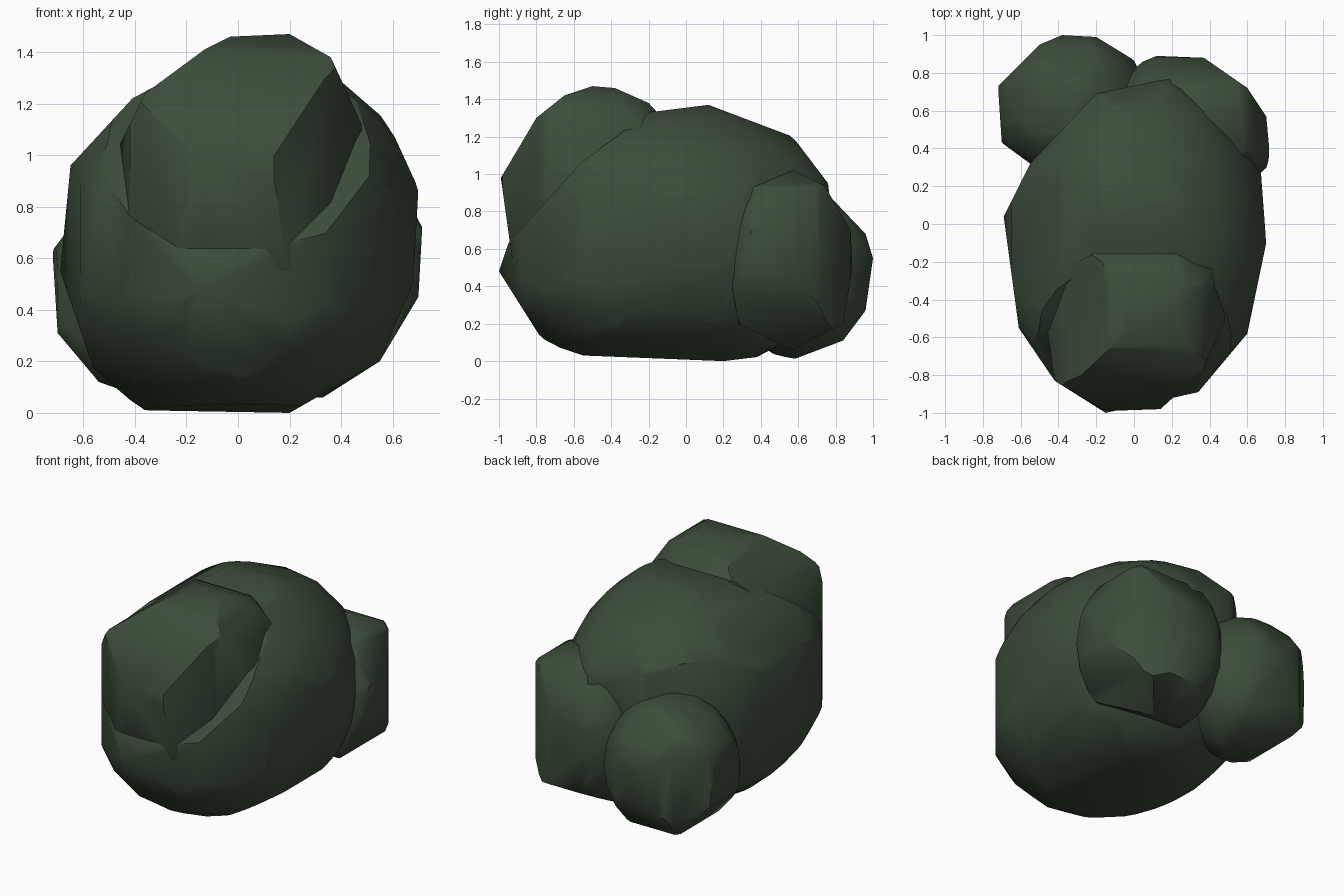
import bpy, bmesh, math
from mathutils import Vector

if "Cube" in bpy.data.objects:
    bpy.data.objects.remove(bpy.data.objects["Cube"])

leaf = bpy.data.materials.new("leaf_green")
leaf.diffuse_color = (0.045, 0.073, 0.042, 1)
leaf.use_nodes = True
leaf.node_tree.nodes["Principled BSDF"].inputs["Base Color"].default_value = leaf.diffuse_color


def lump(name, centre, radii, front=(), side=(), top=()):
    """Ellipsoid trimmed to its outlines: front (x, z), side (y, z), top (x, y)."""
    c = Vector(centre)
    bm = bmesh.new()
    bmesh.ops.create_icosphere(bm, subdivisions=3, radius=1)
    for v in bm.verts:
        v.co = c + Vector([v.co[i] * radii[i] for i in range(3)])
    for chain, a, b in ((front, 0, 2), (side, 1, 2), (top, 0, 1)):
        for p, q in zip(chain, chain[1:]):
            n, at = Vector(), Vector(c)
            n[a], n[b] = q[1] - p[1], p[0] - q[0]
            at[a], at[b] = p
            if n.dot(at - c) < 0:
                n.negate()
            cut = bmesh.ops.bisect_plane(bm, geom=bm.verts[:] + bm.edges[:] + bm.faces[:],
                                         plane_co=at, plane_no=n, clear_outer=True)
            # Close the cut with a flat facet
            rim = [e for e in cut['geom_cut'] if isinstance(e, bmesh.types.BMEdge)]
            if len(rim) > 2:
                bmesh.ops.edgeloop_fill(bm, edges=rim)
    # Tidy convex shell
    pts = [v.co.copy() for v in bm.verts]
    bm.clear()
    for p in pts:
        bm.verts.new(p)
    bmesh.ops.remove_doubles(bm, verts=bm.verts[:], dist=0.012)
    bmesh.ops.convex_hull(bm, input=bm.verts[:])
    loose = [v for v in bm.verts if not v.link_faces]
    bmesh.ops.delete(bm, geom=loose, context='VERTS')
    bmesh.ops.recalc_face_normals(bm, faces=bm.faces[:])
    me = bpy.data.meshes.new(name)
    bm.to_mesh(me)
    bm.free()
    me.materials.append(leaf)
    ob = bpy.data.objects.new(name, me)
    bpy.context.collection.objects.link(ob)
    bpy.ops.object.select_all(action='DESELECT')
    ob.select_set(True)
    bpy.context.view_layer.objects.active = ob
    bpy.ops.object.shade_smooth_by_angle(angle=math.radians(40))


# Large central mass
lump("bush_body", (0, -0.1, 0.66), (0.735, 0.96, 0.75),
     front=[(-.36, .01), (-.55, .14), (-.69, .55), (-.65, .96), (-.41, 1.22), (-.15, 1.36),
            (.2, 1.37), (.54, 1.22), (.7, .87), (.68, .5), (.55, .2), (.2, .0), (-.36, .01)],
     side=[(-1, .48), (-.76, .1), (-.55, .03), (.2, 0), (.45, .03), (.7, .3), (.79, .65),
           (.76, .95), (.57, 1.2), (.12, 1.37), (-.2, 1.33), (-.56, 1.06), (-.95, .63), (-1, .48)],
     top=[(-.69, .04), (-.61, -.55), (-.42, -.83), (-.15, -1), (.34, -.89), (.6, -.58), (.7, -.1),
          (.67, .3), (.4, .6), (.18, .77), (-.2, .69), (-.55, .32), (-.69, .04)])

# Upper front lump
lump("bush_front_top", (0, -0.52, 0.93), (0.6, 0.56, 0.63),
     front=[(-.43, .5), (-.48, 1), (-.36, 1.24), (-.13, 1.41), (-.03, 1.46), (.2, 1.47),
            (.36, 1.38), (.48, 1.12), (.485, .7)],
     side=[(-.93, .55), (-.99, .98), (-.8, 1.3), (-.65, 1.42), (-.5, 1.47), (-.38, 1.46),
           (-.2, 1.38), (-.08, 1.25)],
     top=[(-.48, -.42), (-.38, -.24), (-.1, -.1), (.16, -.08), (.38, -.13), (.485, -.25),
          (.485, -.5), (.36, -.78), (.14, -.98), (-.15, -.99), (-.42, -.83), (-.48, -.42)])

# Back left lump
lump("bush_back_left", (-0.34, 0.63, 0.45), (0.42, 0.40, 0.455),
     front=[(-.2, 0), (-.54, .12), (-.7, .31), (-.72, .63), (-.6, .79), (-.3, .9), (-.05, .82)],
     side=[(.4, .03), (.55, 0), (.84, .11), (.96, .27), (1, .55), (.96, .68), (.77, .88)],
     top=[(-.55, .32), (-.7, .43), (-.72, .73), (-.5, .95), (-.38, 1), (-.2, .99), (-.02, .88)])

# Back right lump
lump("bush_back_right", (0.33, 0.54, 0.54), (0.46, 0.41, 0.55),
     front=[(.33, .06), (.55, .2), (.7, .45), (.715, .72), (.6, .93), (.4, 1.02), (.2, 1.02)],
     side=[(.57, .06), (.28, .2), (.23, .5), (.26, .7), (.36, .93), (.57, 1.02), (.74, .94),
           (.88, .7), (.89, .5), (.84, .2), (.57, .06)],
     top=[(.0, .84), (.12, .89), (.37, .88), (.6, .72), (.7, .57), (.72, .36), (.67, .2)])
